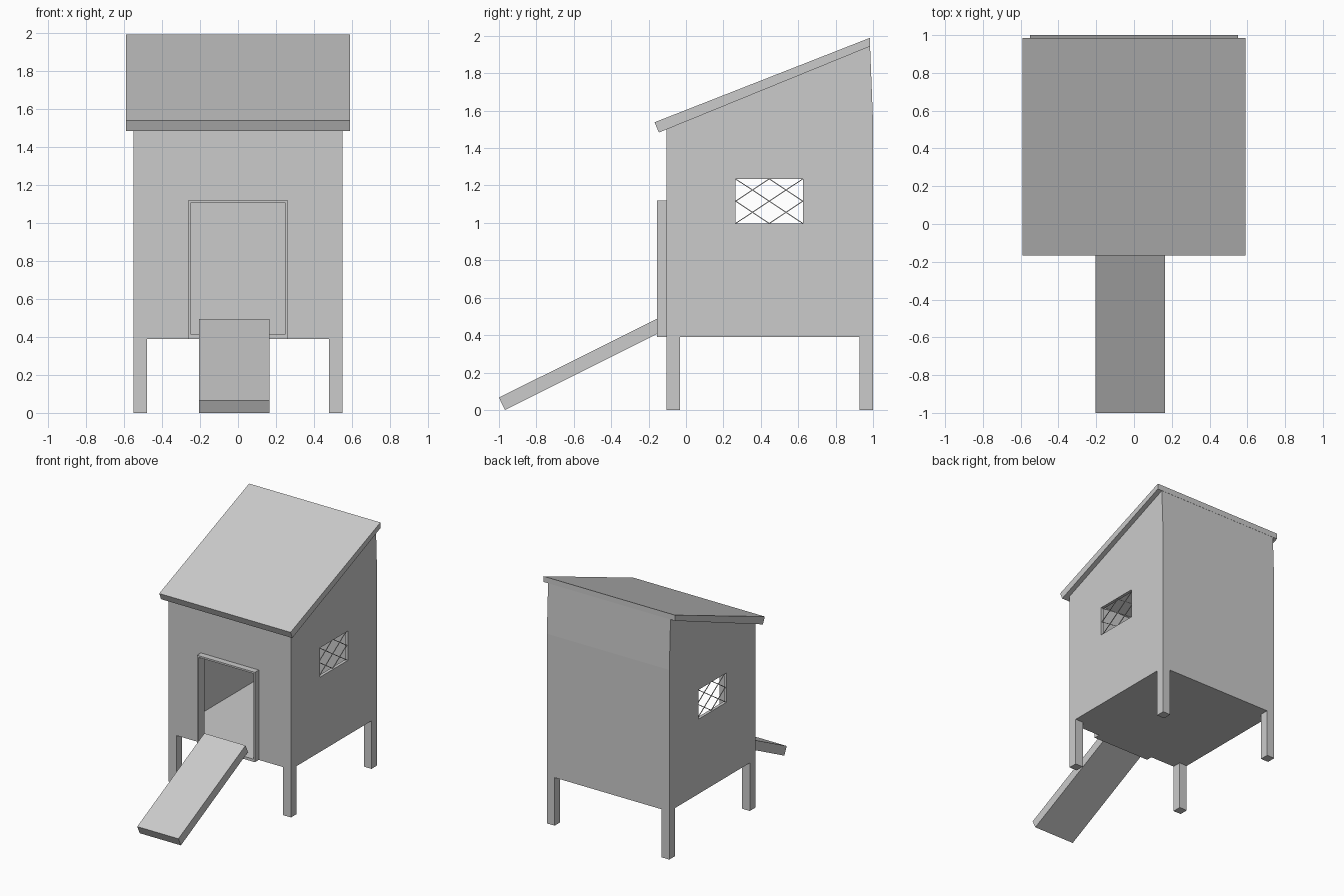
import bpy, bmesh, math
from mathutils import Vector, Matrix

if "Cube" in bpy.data.objects:
    bpy.data.objects.remove(bpy.data.objects["Cube"])


def make(name, bm):
    bmesh.ops.recalc_face_normals(bm, faces=bm.faces)
    mesh = bpy.data.meshes.new(name)
    bm.to_mesh(mesh)
    bm.free()
    ob = bpy.data.objects.new(name, mesh)
    bpy.context.scene.collection.objects.link(ob)
    return ob


def add_box(bm, x0, x1, y0, y1, z0, z1):
    m = (Matrix.Translation(((x0 + x1) / 2, (y0 + y1) / 2, (z0 + z1) / 2))
         @ Matrix.Diagonal((x1 - x0, y1 - y0, z1 - z0, 1)))
    bmesh.ops.create_cube(bm, size=1, matrix=m)


def box(name, *dims):
    bm = bmesh.new()
    add_box(bm, *dims)
    return make(name, bm)


def prism(name, x0, x1, profile):
    """Side profile (y, z) extruded along x."""
    bm = bmesh.new()
    face = bm.faces.new([bm.verts.new((x0, y, z)) for y, z in profile])
    ext = bmesh.ops.extrude_face_region(bm, geom=[face])
    verts = [g for g in ext["geom"] if isinstance(g, bmesh.types.BMVert)]
    bmesh.ops.translate(bm, verts=verts, vec=(x1 - x0, 0, 0))
    return make(name, bm)


def cut(ob, cutter):
    cutter.hide_render = True
    cutter.hide_viewport = True
    cutter.display_type = 'WIRE'
    mod = ob.modifiers.new(cutter.name, 'BOOLEAN')
    mod.operation = 'DIFFERENCE'
    mod.solver = 'EXACT'
    mod.object = cutter


# hollow house body with sloping top
house = prism("house_walls", -0.55, 0.55,
              [(-0.105, 0.39), (1.0, 0.39), (1.0, 1.54), (0.984, 1.946), (-0.105, 1.502)])
cut(house, box("interior_cutter", -0.525, 0.525, -0.08, 0.965, 0.412, 2.3))

# doorway and windows cut through the walls
WY0, WY1, WZ0, WZ1 = 0.265, 0.625, 0.997, 1.235
cut(house, box("door_cutter", -0.247, 0.247, -0.3, 0.2, 0.412, 1.106))
cut(house, box("window_cutter", -0.8, 0.8, WY0, WY1, WZ0, WZ1))

# roof slab
prism("roof", -0.59, 0.59,
      [(-0.168, 1.538), (-0.145, 1.483), (0.985, 1.944), (0.985, 1.99)])

# projecting door frame
bm = bmesh.new()
for x in (-0.26, 0.247):
    add_box(bm, x, x + 0.013, -0.155, -0.105, 0.39, 1.12)
for z0, z1 in ((0.39, 0.412), (1.106, 1.12)):
    add_box(bm, -0.247, 0.247, -0.155, -0.105, z0, z1)
make("door_frame", bm)

# entry ramp
prism("ramp", -0.205, 0.165,
      [(-1.0, 0.066), (-0.968, 0.0), (-0.108, 0.43), (-0.139, 0.495)])

# four legs
for sx, side in ((-1, "left"), (1, "right")):
    for y0, end in ((-0.105, "front"), (0.928, "back")):
        xs = sorted((sx * 0.48, sx * 0.55))
        box(f"{end}_{side}_leg", *xs, y0, y0 + 0.072, 0, 0.39)

# diagonal wire mesh in each window
cy, cz = (WY0 + WY1) / 2, (WZ0 + WZ1) / 2
hy, hz = (WY1 - WY0) / 2, (WZ1 - WZ0) / 2
T = 0.005
for sx, side in ((-1, "left"), (1, "right")):
    bm = bmesh.new()
    for d in (-1, 1):
        for a, b in (((-1, -1), (1, 1)), ((-1, 0), (0, 1)), ((0, -1), (1, 0))):
            p = Vector((sx * 0.538, cy + hy * a[0], cz + d * hz * a[1]))
            q = Vector((sx * 0.538, cy + hy * b[0], cz + d * hz * b[1]))
            v = q - p
            m = (Matrix.Translation((p + q) / 2)
                 @ Matrix.Rotation(math.atan2(v.z, v.y), 4, 'X')
                 @ Matrix.Diagonal((T, v.length, T, 1)))
            bmesh.ops.create_cube(bm, size=1, matrix=m)
    make(f"{side}_window_wire", bm)
